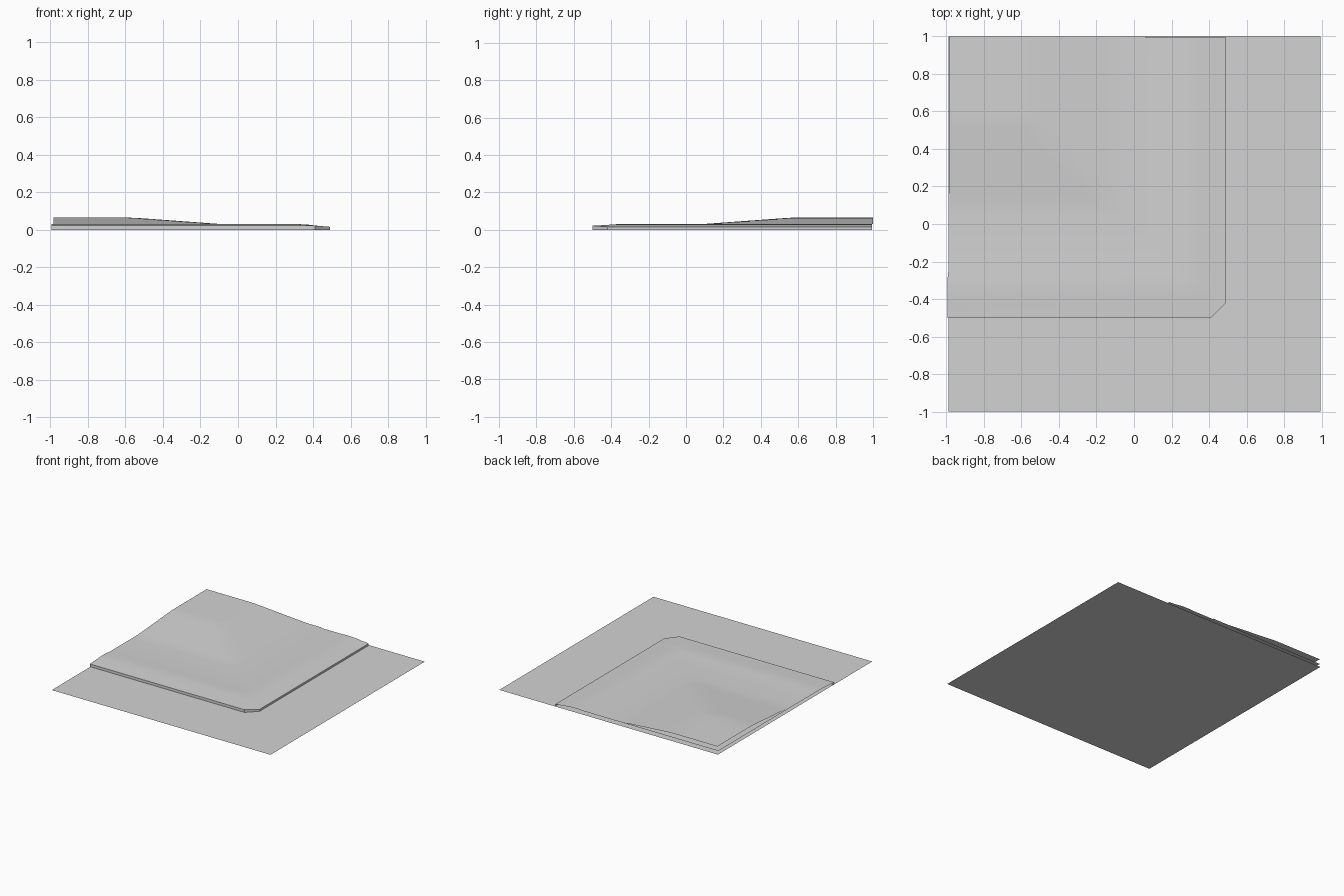
import bpy
import bmesh

cube = bpy.data.objects.get("Cube")
if cube:
    bpy.data.objects.remove(cube, do_unlink=True)

grey = bpy.data.materials.new("pale grey")
grey.use_nodes = True
grey.diffuse_color = (0.65, 0.65, 0.65, 1)
grey.node_tree.nodes["Principled BSDF"].inputs["Base Color"].default_value = grey.diffuse_color


def finish(name, bm, smooth=True):
    """Turn a bmesh into a named, coloured object."""
    mesh = bpy.data.meshes.new(name)
    bm.to_mesh(mesh)
    bm.free()
    mesh.materials.append(grey)
    obj = bpy.data.objects.new(name, mesh)
    bpy.context.collection.objects.link(obj)
    if smooth:
        bpy.ops.object.select_all(action="DESELECT")
        obj.select_set(True)
        bpy.context.view_layer.objects.active = obj
        bpy.ops.object.shade_smooth_by_angle(angle=0.6)
    return obj


def bridge(bm, a, b):
    """Join two rows of vertices with quads."""
    for i in range(len(a) - 1):
        bm.faces.new((a[i], a[i + 1], b[i + 1], b[i]))


# Flat ground sheet
bm = bmesh.new()
bm.faces.new([bm.verts.new(p) for p in
              ((-0.99, -1, 0), (0.995, -1, 0), (0.995, 1, 0), (-0.99, 1, 0))])
finish("ground_sheet", bm, smooth=False)

# Kerb and pavement: rows follow the outer edge, stepping inwards
# (inset, height on the front run, height on the side run)
profile = [(0, 0, 0), (0, 0.022, 0.016), (0.06, 0.025, 0.021),
           (0.13, 0.03, 0.029), (0.2, 0.031, 0.031), (0.25, 0.028, 0.028),
           (0.45, 0.028, 0.028)]
bm = bmesh.new()
rows = []
for inset, z_front, z_side in profile:
    x, y = 0.49 - inset, -0.5 + inset
    cut = max(0.08 - 0.3 * inset, 0.02)
    left = -0.995 if inset < 0.25 else -0.99
    rows.append([bm.verts.new(p) for p in
                 ((left, y, z_front), (x - cut, y, z_front),
                  (x, y + cut, z_side), (x, 0.995, z_side))])
for a, b in zip(rows, rows[1:]):
    bridge(bm, a, b)
back_corner = bm.verts.new((-0.99, 0.995, 0.028))
bm.faces.new(rows[-1] + [back_corner])
finish("kerb_and_pavement", bm)


# Raised terrain sheet rising to a plateau in the back corner
def ramp(value, low, high):
    return min(max((value - low) / (high - low), 0), 1)


bm = bmesh.new()
steps = 21
rows = []
for j in range(steps + 1):
    y = -0.05 + 1.05 * j / steps
    row = []
    for i in range(steps + 1):
        x = -0.985 + 1.045 * i / steps
        rise = min(ramp(-x, 0.08, 0.56), ramp(y, 0.08, 0.56))
        row.append(bm.verts.new((x, y, 0.03 + 0.035 * rise)))
    rows.append(row)
for a, b in zip(rows, rows[1:]):
    bridge(bm, a, b)
finish("raised_terrain", bm)
